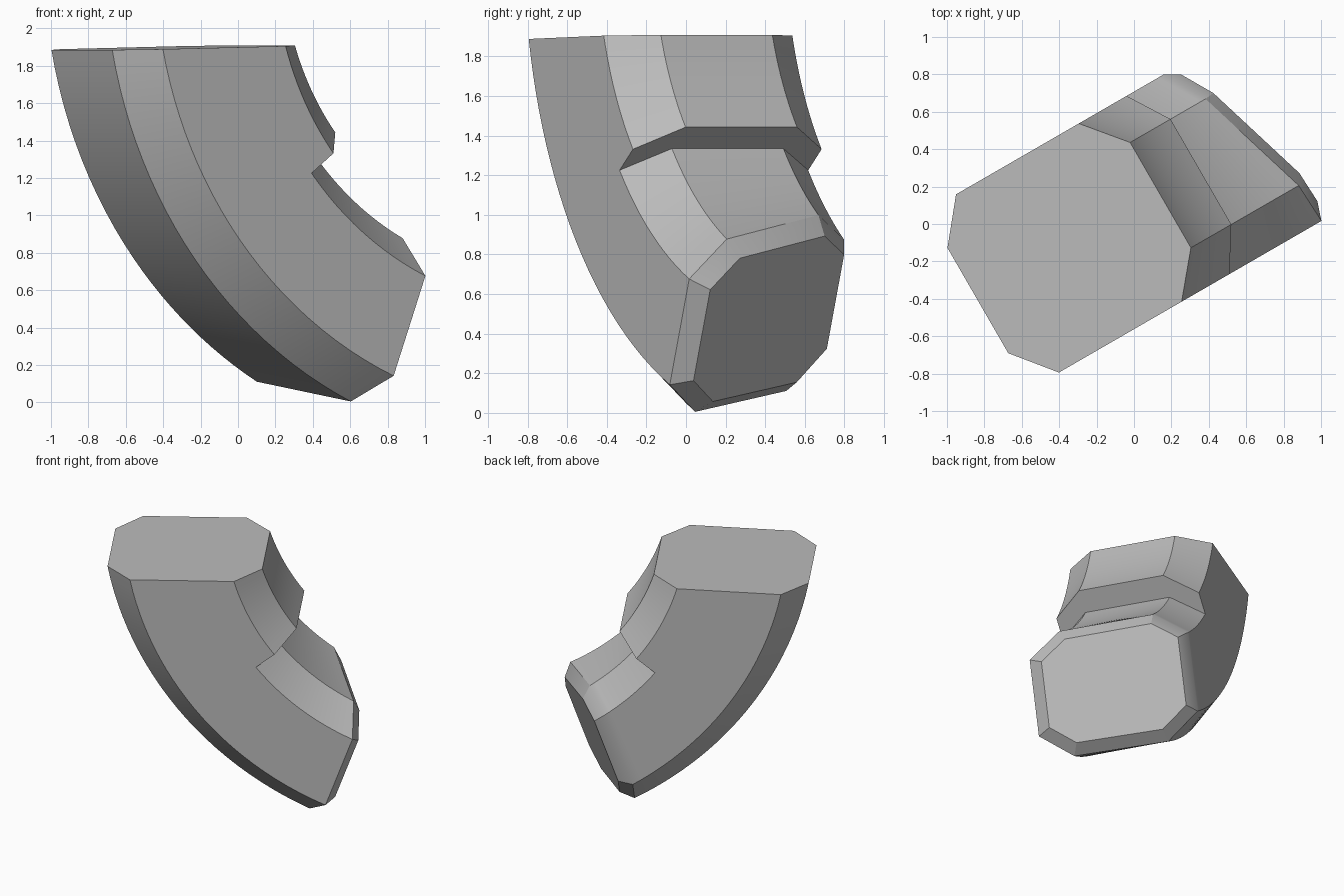
import bpy, bmesh, math
from mathutils import Matrix, Vector

cube = bpy.data.objects.get("Cube")
if cube:
    bpy.data.objects.remove(cube)

STEPS = 12
CENTRE_U, CENTRE_Z = 1.64, 2.38        # centre of the bend
NOTCH = math.radians(38.2)             # angle of the step in the inner wall
V_SIDE, V_FLAT, V_MID = 0.55, 0.325, 0.063
OUTER, OUTER_CHAMFER = 2.615, 2.435


def section(inner, chamfer):
    """Octagonal cross-section as (radius, sideways) pairs."""
    half = [(inner, V_FLAT), (chamfer, V_SIDE), (OUTER_CHAMFER, V_SIDE), (OUTER, V_FLAT)]
    left = [(r, V_MID + v) for r, v in half]
    right = [(r, V_MID - v) for r, v in reversed(half)]
    return left + right


def bend_point(r, v, angle):
    return Vector((CENTRE_U - r * math.cos(angle), v, CENTRE_Z - r * math.sin(angle)))


def top_cut(p):
    return 1.905 + 0.022 * p.x - p.z


def end_cut(p):
    return p.x - 0.445 + 0.375 * p.y - 0.367 * p.z


def cut_angle(r, v, plane):
    """Angle at which one edge of the sweep meets a cutting plane."""
    lo, hi = 0.0, math.pi / 2
    for _ in range(40):
        mid = (lo + hi) / 2
        if plane(bend_point(r, v, mid)) < 0:
            lo = mid
        else:
            hi = mid
    return lo


def sweep(bm, pairs, start, end):
    """Sweep the section between two angle functions; return its rings."""
    rings = []
    for i in range(STEPS + 1):
        t = i / STEPS
        rings.append([bm.verts.new(bend_point(r, v, start(r, v) * (1 - t) + end(r, v) * t))
                      for r, v in pairs])
    for a, b in zip(rings, rings[1:]):
        for k in range(8):
            n = (k + 1) % 8
            bm.faces.new((a[k], a[n], b[n], b[k]))
    return rings


bm = bmesh.new()
# Thick upper half and thinner lower half of the bend
upper = sweep(bm, section(1.515, 1.695),
              lambda r, v: cut_angle(r, v, top_cut), lambda r, v: NOTCH)
lower = sweep(bm, section(1.69, 1.867),
              lambda r, v: NOTCH, lambda r, v: cut_angle(r, v, end_cut))

# Step between the halves, along the inner wall
a, b = upper[-1], lower[0]
for k in (6, 7, 0):
    n = (k + 1) % 8
    bm.faces.new((a[k], a[n], b[n], b[k]))

# End caps
bm.faces.new(upper[0])
end_face = bm.faces.new(lower[-1])
bmesh.ops.remove_doubles(bm, verts=bm.verts[:], dist=0.0005)
bmesh.ops.recalc_face_normals(bm, faces=bm.faces[:])
bm.normal_update()
if end_face.normal.x < 0:
    bmesh.ops.reverse_faces(bm, faces=bm.faces[:])
    bm.normal_update()

# Bevelled lip on the slanted end
bmesh.ops.inset_individual(bm, faces=[end_face], thickness=0.08, depth=0.082,
                           use_even_offset=True)
bmesh.ops.rotate(bm, verts=bm.verts[:], cent=(0, 0, 0),
                 matrix=Matrix.Rotation(math.radians(30), 3, 'Z'))

mesh = bpy.data.meshes.new("bent_pipe")
bm.to_mesh(mesh)
bm.free()
pipe = bpy.data.objects.new("bent_pipe", mesh)
bpy.context.collection.objects.link(pipe)

# Plain grey
grey = bpy.data.materials.new("grey")
grey.use_nodes = True
colour = (0.5, 0.5, 0.5, 1)
grey.diffuse_color = colour
grey.node_tree.nodes["Principled BSDF"].inputs["Base Color"].default_value = colour
mesh.materials.append(grey)

bpy.ops.object.select_all(action='DESELECT')
pipe.select_set(True)
bpy.context.view_layer.objects.active = pipe
bpy.ops.object.shade_smooth_by_angle(angle=math.radians(25))
